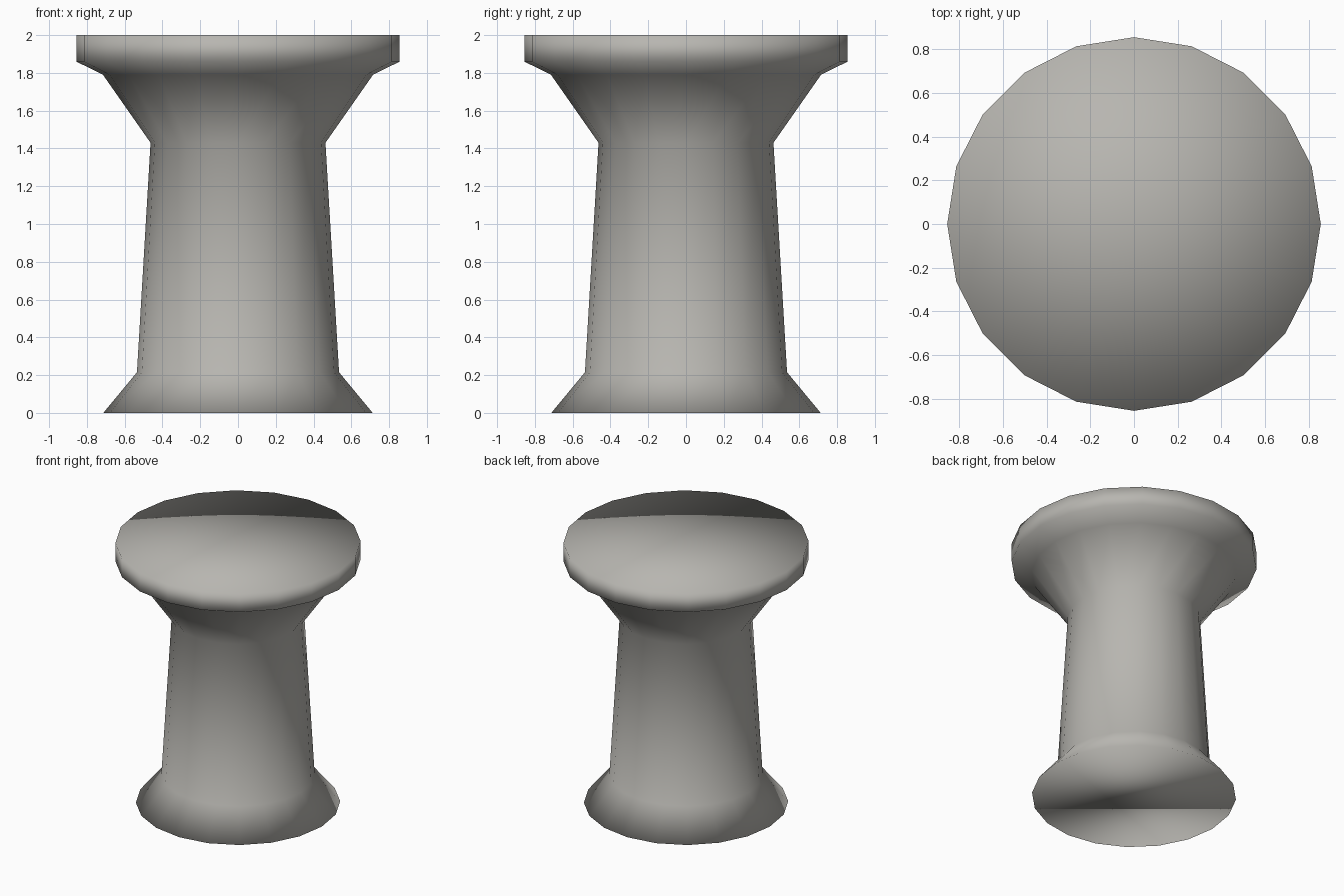
import bpy
import bmesh
from math import cos, sin, tau

if "Cube" in bpy.data.objects:
    bpy.data.objects.remove(bpy.data.objects["Cube"])

SIDES = 20

# Profile from foot to top: (radius, height)
profile = [(0.713, 0.0), (0.535, 0.215), (0.463, 1.43),
           (0.715, 1.79), (0.856, 1.86), (0.856, 2.0)]

bm = bmesh.new()
rings = [[bm.verts.new((r * cos(tau * i / SIDES), r * sin(tau * i / SIDES), z))
          for i in range(SIDES)] for r, z in profile]

# Side walls
for low, high in zip(rings, rings[1:]):
    for i in range(SIDES):
        j = (i + 1) % SIDES
        bm.faces.new((low[i], low[j], high[j], high[i]))

# Flat foot, and a flat top fanned around its centre
bm.faces.new(list(reversed(rings[0])))
top = bm.faces.new(rings[-1])
bmesh.ops.poke(bm, faces=[top])

# The whole surface is smooth shaded, caps included
for face in bm.faces:
    face.smooth = True

mesh = bpy.data.meshes.new("pedestal")
bm.to_mesh(mesh)
bm.free()
pedestal = bpy.data.objects.new("pedestal", mesh)
bpy.context.collection.objects.link(pedestal)

# Warm dark grey stone
stone = bpy.data.materials.new("stone")
stone.diffuse_color = (0.475, 0.465, 0.435, 1.0)
stone.use_nodes = True
stone.node_tree.nodes["Principled BSDF"].inputs["Base Color"].default_value = stone.diffuse_color
mesh.materials.append(stone)
